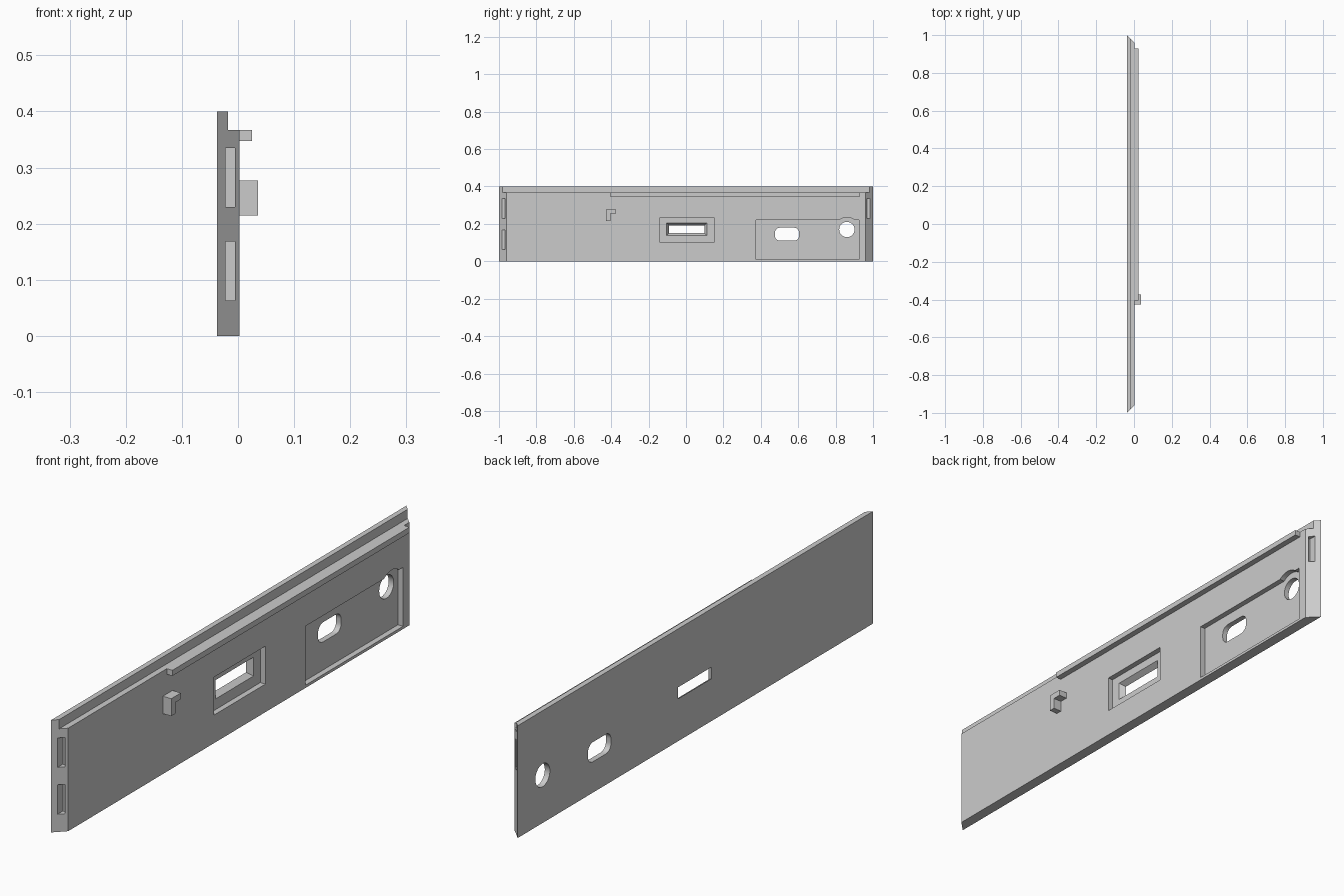
import bpy, bmesh, math

if "Cube" in bpy.data.objects:
    bpy.data.objects.remove(bpy.data.objects["Cube"])

grey = bpy.data.materials.new("light grey")
grey.diffuse_color = (0.6, 0.6, 0.6, 1)
grey.use_nodes = True
grey.node_tree.nodes["Principled BSDF"].inputs["Base Color"].default_value = grey.diffuse_color

BACK, FACE, FLOOR = -0.037, 0.003, -0.017


def loft(name, sections):
    """Skin closed loops of equal length and cap both ends."""
    bm = bmesh.new()
    rings = [[bm.verts.new(p) for p in s] for s in sections]
    n = len(rings[0])
    for a, b in zip(rings, rings[1:]):
        for i in range(n):
            j = (i + 1) % n
            bm.faces.new((a[i], a[j], b[j], b[i]))
    bm.faces.new(rings[0])
    bm.faces.new(rings[-1])
    bmesh.ops.recalc_face_normals(bm, faces=bm.faces)
    me = bpy.data.meshes.new(name)
    bm.to_mesh(me)
    bm.free()
    ob = bpy.data.objects.new(name, me)
    bpy.context.collection.objects.link(ob)
    me.materials.append(grey)
    return ob


def prism(name, yz, x0, x1):
    return loft(name, [[(x, y, z) for y, z in yz] for x in (x0, x1)])


def rect(y0, y1, z0, z1):
    return [(y0, z0), (y1, z0), (y1, z1), (y0, z1)]


def circle(y, z, r, n=32):
    return [(y + r * math.cos(math.tau * i / n), z + r * math.sin(math.tau * i / n))
            for i in range(n)]


def round_rect(y0, y1, z0, z1, r, n=6):
    centres = [(y1 - r, z1 - r), (y0 + r, z1 - r), (y0 + r, z0 + r), (y1 - r, z0 + r)]
    return [(cy + r * math.cos(math.pi / 2 * (k + i / n)),
             cz + r * math.sin(math.pi / 2 * (k + i / n)))
            for k, (cy, cz) in enumerate(centres) for i in range(n + 1)]


# Stepped panel with mitred ends
profile = [(BACK, 0), (FACE, 0), (FACE, 0.367), (-0.018, 0.367), (-0.018, 0.4), (BACK, 0.4)]
panel = loft("panel", [[(x, s * (1 - (x - BACK)), z) for x, z in profile] for s in (-1, 1)])

# Cutters: recesses, through holes and end slots
arch_y, arch_z = 0.86, 0.17
a = math.asin(0.05 / 0.065)
arch = [(arch_y + 0.065 * math.cos(t), arch_z + 0.065 * math.sin(t))
        for t in [a + (math.pi - 2 * a) * i / 12 for i in range(13)]]
recess = [(0.375, 0.01), (0.925, 0.01), (0.925, 0.22)] + arch + [(0.375, 0.22)]
cutters = [
    prism("rear_recess_cutter", recess, FLOOR, 0.05),
    prism("middle_recess_cutter", rect(-0.14, 0.15, 0.10, 0.235), FLOOR, 0.05),
    prism("round_hole_cutter", circle(arch_y, arch_z, 0.041), -0.1, 0.05),
    prism("oblong_hole_cutter", round_rect(0.475, 0.605, 0.11, 0.18, 0.028), -0.1, 0.05),
    loft("tapered_slot_cutter", [
        [(x, y, z) for y, z in rect(-0.09 - t, 0.098 + t, 0.151 - t, 0.192 + t)]
        for x, t in ((-0.05, 0), (BACK, 0), (FLOOR, 0.013), (0.0, 0.013))]),
]
for side, heights in ((-1, ((0.063, 0.168), (0.23, 0.335))), (1, ((0.23, 0.335),))):
    for z0, z1 in heights:
        y0, y1 = sorted((side * 0.955, side * 1.1))
        cutters.append(prism("end_slot_cutter", rect(y0, y1, z0, z1), -0.022, -0.005))

for c in cutters:
    c.hide_render = True
    c.hide_set(True)
    m = panel.modifiers.new(c.name, 'BOOLEAN')
    m.operation = 'DIFFERENCE'
    m.solver = 'EXACT'
    m.object = c

# Smooth hole walls, crisp edges
bpy.context.view_layer.objects.active = panel
panel.select_set(True)
for m in list(panel.modifiers):
    bpy.ops.object.modifier_apply(modifier=m.name)
bpy.ops.object.shade_smooth_by_angle(angle=math.radians(30))
for c in cutters:
    bpy.data.objects.remove(c)

# Rail along the upper edge
prism("rail", rect(-0.405, 0.93, 0.347, 0.367), FACE - 0.002, 0.025)

# Small angled hook
prism("hook", [(-0.427, 0.215), (-0.404, 0.215), (-0.404, 0.255), (-0.373, 0.255),
               (-0.373, 0.277), (-0.427, 0.277)], FACE - 0.002, 0.036)
